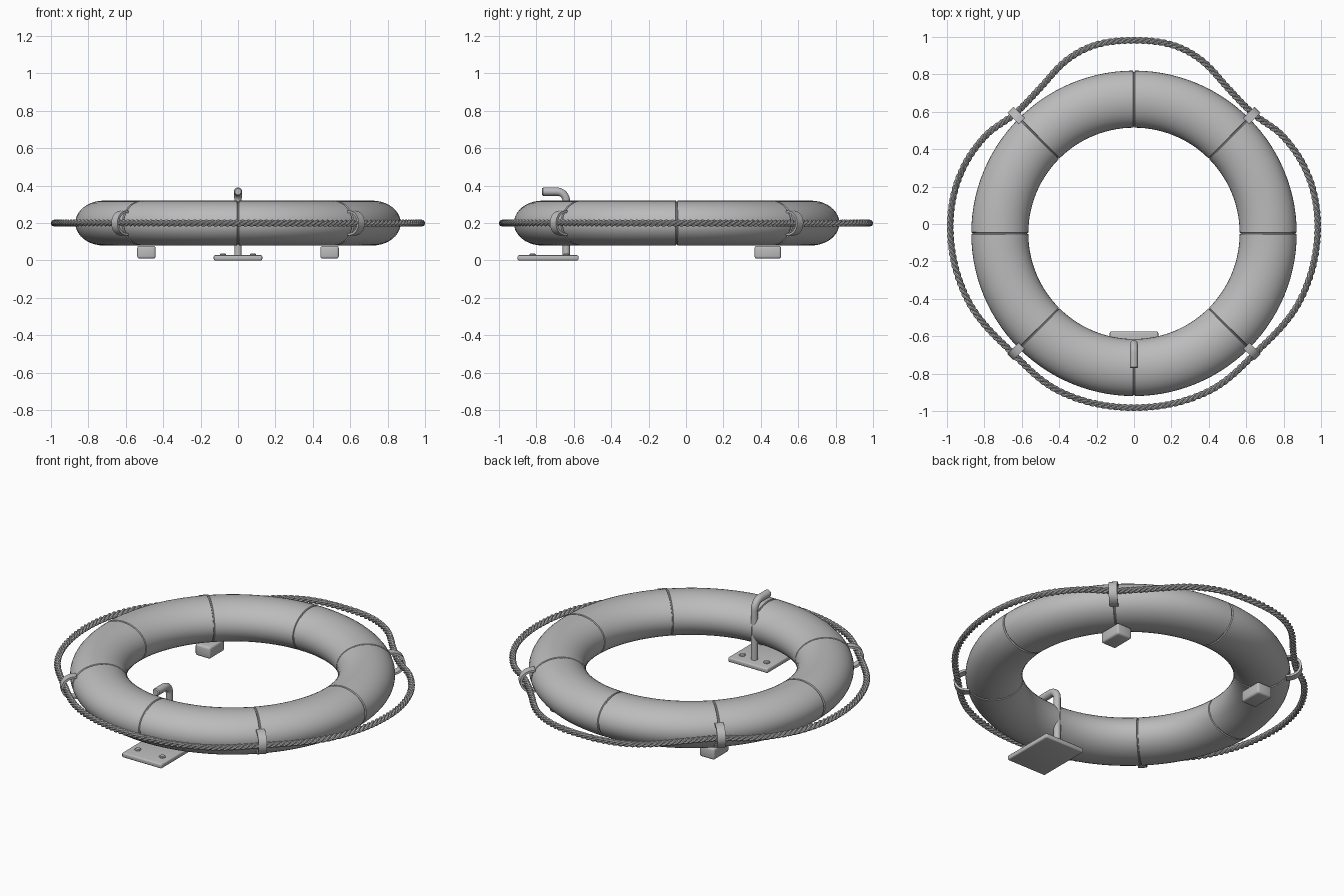
import bpy, bmesh, math
from mathutils import Vector

if "Cube" in bpy.data.objects:
    bpy.data.objects.remove(bpy.data.objects["Cube"])

grey = bpy.data.materials.new("plain grey")
grey.diffuse_color = (0.5, 0.5, 0.5, 1)
grey.use_nodes = True
grey.node_tree.nodes["Principled BSDF"].inputs["Base Color"].default_value = grey.diffuse_color
CENTRE = Vector((0, -0.05, 0.2))      # middle of the float ring
UP = Vector((0, 0, 1))


def finish(name, bm):
    bmesh.ops.recalc_face_normals(bm, faces=bm.faces)
    me = bpy.data.meshes.new(name)
    bm.to_mesh(me)
    bm.free()
    me.materials.append(grey)
    ob = bpy.data.objects.new(name, me)
    bpy.context.collection.objects.link(ob)
    bpy.ops.object.select_all(action='DESELECT')
    bpy.context.view_layer.objects.active = ob
    ob.select_set(True)
    bpy.ops.object.shade_smooth_by_angle(angle=math.radians(35))
    return ob


def loft(bm, rings, closed=False):
    """Skin a list of cross-sections, capping the ends if open."""
    rows = [[bm.verts.new(p) for p in r] for r in rings]
    n = len(rows[0])
    for i in range(len(rows) if closed else len(rows) - 1):
        a, b = rows[i], rows[(i + 1) % len(rows)]
        for j in range(n):
            k = (j + 1) % n
            bm.faces.new((a[j], a[k], b[k], b[j]))
    if not closed:
        bm.faces.new(rows[0])
        bm.faces.new(rows[-1])


def section(c, u, v, ru, rv, n):
    return [c + u * (ru * math.cos(t)) + v * (rv * math.sin(t))
            for t in (2 * math.pi * i / n for i in range(n))]


def box(name, lo, hi, bevel):
    lo, hi = Vector(lo), Vector(hi)
    bm = bmesh.new()
    bmesh.ops.create_cube(bm, size=1)
    for v in bm.verts:
        v.co = Vector([(lo[i] + hi[i]) / 2 + v.co[i] * (hi[i] - lo[i]) for i in range(3)])
    bmesh.ops.bevel(bm, geom=bm.edges[:], offset=bevel, segments=3, profile=0.5, affect='EDGES')
    return finish(name, bm)


# Float ring: oval tube with a shallow seam groove every 45 degrees
bm = bmesh.new()
rings = []
for s in range(8):
    base = s * math.pi / 4
    steps = [(-0.007, 0), (-0.003, 0.006), (0.003, 0.006), (0.007, 0)]
    steps += [(math.pi / 4 * k / 14, 0) for k in range(1, 14)]
    for off, depth in steps:
        d = Vector((math.cos(base + off), math.sin(base + off), 0))
        rings.append(section(CENTRE + d * 0.7175, d, UP, 0.1525 - depth, 0.12 - depth, 40))
loft(bm, rings, True)
finish("float_ring", bm)

# Grab rope: distance from the origin by angle, mirrored left to right
KEYS = [(-90, .982), (-65, .978), (-46, .947), (-25, .977), (0, .982), (16, .966),
        (31, .922), (42.7, .868), (55, .882), (69, .953), (78, .979), (90, .982)]


def rope_radius(t):
    a = math.degrees(math.asin(max(-1, min(1, math.sin(t)))))
    n = len(KEYS)

    def slope(i):
        if i in (0, n - 1):
            return 0
        return (KEYS[i + 1][1] - KEYS[i - 1][1]) / (KEYS[i + 1][0] - KEYS[i - 1][0])
    i = max(k for k in range(n - 1) if KEYS[k][0] <= a + 1e-6)
    (a0, r0), (a1, r1) = KEYS[i], KEYS[i + 1]
    h = a1 - a0
    u = (a - a0) / h
    return ((2 * u**3 - 3 * u**2 + 1) * r0 + (u**3 - 2 * u**2 + u) * h * slope(i)
            + (3 * u**2 - 2 * u**3) * r1 + (u**3 - u**2) * h * slope(i + 1))


def rope_point(t):
    r = rope_radius(t)
    return Vector((r * math.cos(t), r * math.sin(t), CENTRE.z))


# Three strands twisted round the rope path
TURNS, STEPS = 64, 64 * 12
bm = bmesh.new()
for strand in range(3):
    rings = []
    for i in range(STEPS):
        t = 2 * math.pi * i / STEPS
        p = rope_point(t)
        tangent = (rope_point(t + 0.004) - rope_point(t - 0.004)).normalized()
        out = tangent.cross(UP)
        phi = TURNS * t + strand * 2 * math.pi / 3
        c = p + (out * math.cos(phi) + UP * math.sin(phi)) * 0.009
        rings.append(section(c, out, UP, 0.0095, 0.0095, 8))
    loft(bm, rings, True)
finish("grab_rope", bm)

# Rope straps: curved bands on the ring's outer side at the diagonals
for q in range(4):
    a = math.pi / 4 + q * math.pi / 2
    d = Vector((math.cos(a), math.sin(a), 0))
    side = d.cross(UP) * 0.023
    bm = bmesh.new()
    rings = []
    for k in range(17):
        t = -math.pi / 2 + math.pi * k / 16
        ends = []
        for ru, rv in ((0.085, 0.067), (0.072, 0.055)):
            c, s = math.cos(t), math.sin(t)
            ends.append(CENTRE + d * (0.85 + ru * abs(c) ** 0.8) + UP * (rv * s))
        rings.append([ends[0] + side, ends[0] - side, ends[1] - side, ends[1] + side])
    loft(bm, rings)
    finish(f"rope_strap_{q + 1}", bm)

# Hook: upright rod bent forward over the ring
bm = bmesh.new()
BEND, TOP, ROD_Y = 0.05, 0.368, -0.64
X = Vector((1, 0, 0))
path = [(ROD_Y, 0.02, 0), (ROD_Y, 0.2, 0)]
for k in range(9):
    t = math.pi / 2 * k / 8
    path.append((ROD_Y - BEND + BEND * math.cos(t), TOP - BEND + BEND * math.sin(t), t))
path += [(-0.764, TOP, math.pi / 2)]
rings = []
for y, z, t in path:
    r = 0.0195 + 0.0025 * t / (math.pi / 2)
    rings.append(section(Vector((0, y, z)), X, Vector((0, math.cos(t), math.sin(t))), r, r, 20))
rings.append(section(Vector((0, -0.77, TOP)), X, UP, 0.017, 0.017, 20))
loft(bm, rings)
finish("hook_rod", bm)

# Mounting plate with four bolt heads
box("mounting_plate", (-0.13, -0.9, 0), (0.13, -0.575, 0.028), 0.008)
bm = bmesh.new()
for x in (-0.08, 0.08):
    for y in (-0.82, -0.64):
        loft(bm, [section(Vector((x, y, z)), X, Vector((0, 1, 0)), r, r, 16)
                  for z, r in ((0.02, 0.017), (0.032, 0.017), (0.036, 0.013))])
finish("plate_bolts", bm)

# Rear support blocks under the ring
for name, x in (("left", -0.49), ("right", 0.49)):
    box(f"{name}_support_block", (x - 0.049, 0.367, 0.01), (x + 0.049, 0.508, 0.078), 0.012)
